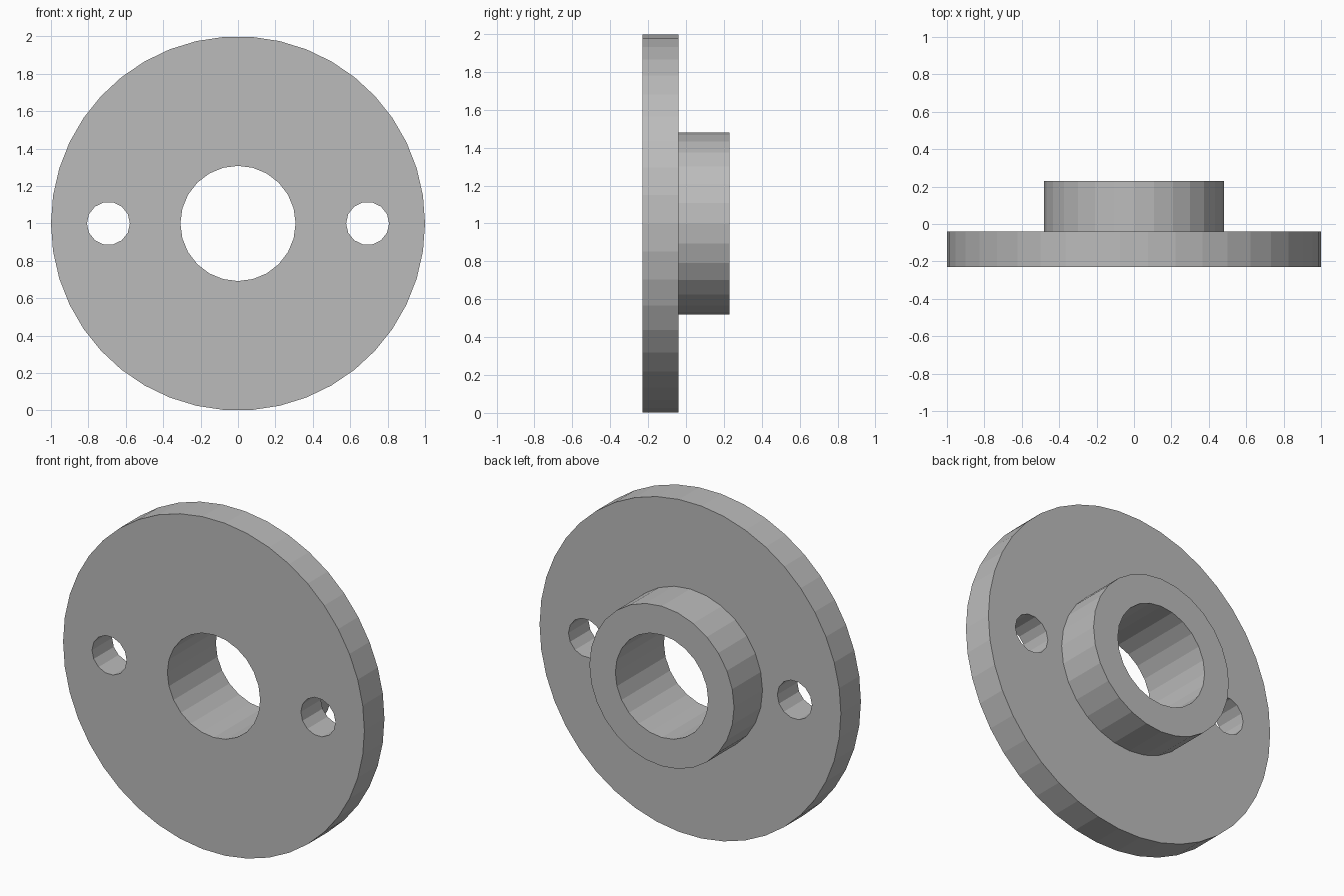
import bpy
import bmesh
from math import cos, sin, tau

if "Cube" in bpy.data.objects:
    bpy.data.objects.remove(bpy.data.objects["Cube"])

FRONT, SHOULDER, BACK = -0.23, -0.04, 0.23
CENTRE_Z = 1.0

steel = bpy.data.materials.new("plain_grey")
steel.use_nodes = True
grey = (0.5, 0.5, 0.5, 1)
steel.diffuse_color = grey
steel.node_tree.nodes["Principled BSDF"].inputs["Base Color"].default_value = grey

bm = bmesh.new()


def ring(radius, sides, y, x=0.0):
    """Closed loop of edges in a plane facing the front."""
    verts = [bm.verts.new((x + radius * cos(tau * i / sides), y,
                           CENTRE_Z + radius * sin(tau * i / sides)))
             for i in range(sides)]
    return [bm.edges.new((verts[i - 1], verts[i])) for i in range(sides)]


def tube(radius, sides, y0, y1, x=0.0):
    """Cylindrical wall; returns its front and back loops."""
    ends = ring(radius, sides, y0, x), ring(radius, sides, y1, x)
    bmesh.ops.bridge_loops(bm, edges=ends[0] + ends[1])
    return ends


def cap(*loops):
    """Flat face bounded by an outer loop, with the other loops as holes."""
    bmesh.ops.triangle_fill(bm, edges=[e for loop in loops for e in loop],
                            use_beauty=True, normal=(0, -1, 0))


# Cylindrical walls: flange rim, hub, centre bore and two bolt holes
rim = tube(1.0, 42, FRONT, SHOULDER)
hub = tube(0.48, 28, SHOULDER, BACK)
bore = tube(0.308, 24, FRONT, BACK)
bolts = [tube(0.115, 14, FRONT, SHOULDER, side * 0.693) for side in (-1, 1)]

# Flat faces: flange front, flange shoulder and hub end
cap(rim[0], bore[0], *[b[0] for b in bolts])
cap(rim[1], hub[0], *[b[1] for b in bolts])
cap(hub[1], bore[1])
bmesh.ops.recalc_face_normals(bm, faces=bm.faces)

mesh = bpy.data.meshes.new("hub_flange")
bm.to_mesh(mesh)
bm.free()
mesh.materials.append(steel)
flange = bpy.data.objects.new("hub_flange", mesh)
bpy.context.collection.objects.link(flange)
